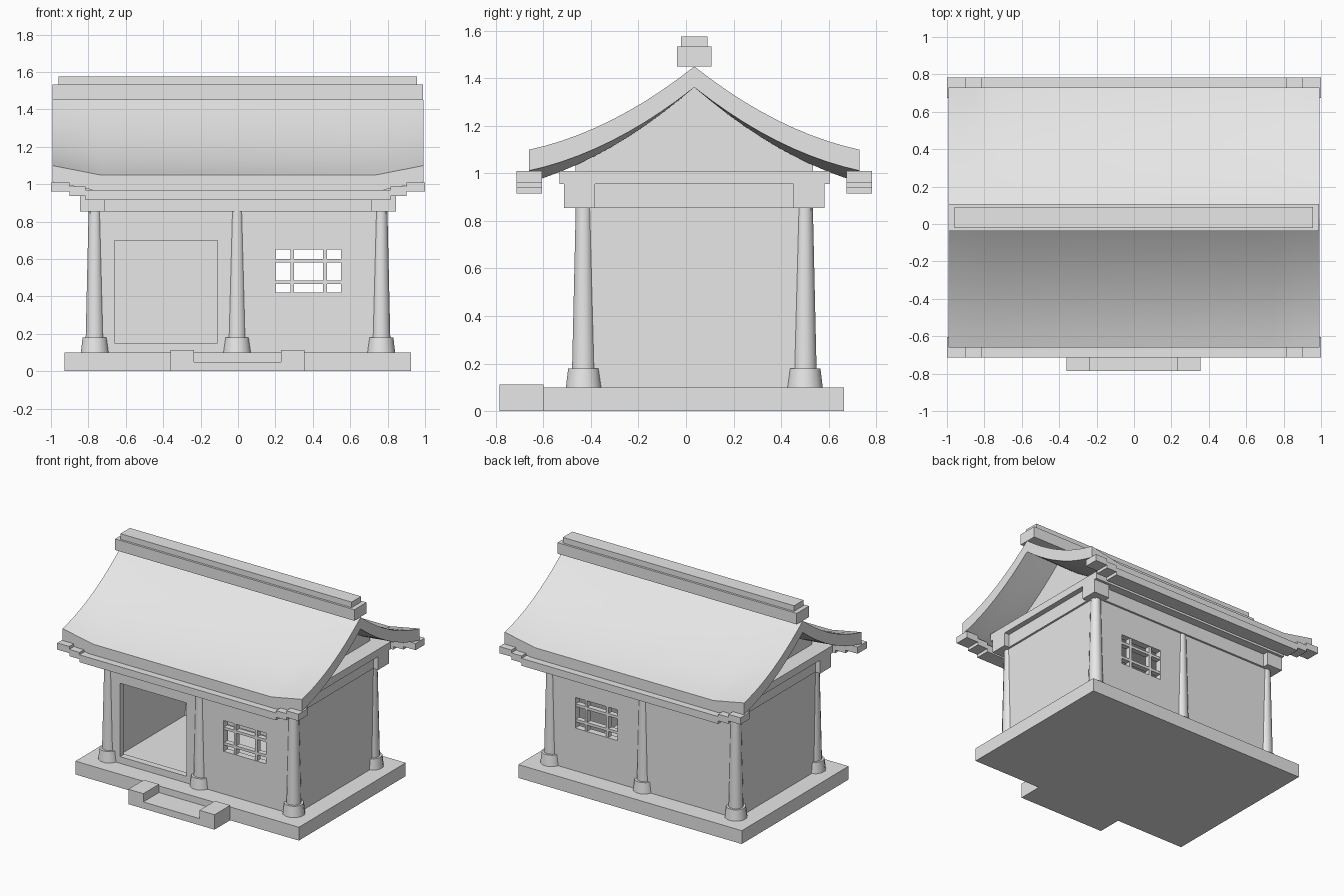
import bpy, bmesh, math
from mathutils import Vector

if "Cube" in bpy.data.objects:
    bpy.data.objects.remove(bpy.data.objects["Cube"], do_unlink=True)

stone = bpy.data.materials.new("light_grey")
stone.use_nodes = True
GREY = (0.8, 0.8, 0.8, 1)
stone.diffuse_color = GREY
stone.node_tree.nodes["Principled BSDF"].inputs["Base Color"].default_value = GREY

MID = 0.035           # y of the ridge line
COL_X, COL_Y = 0.765, 0.465
HALF = 0.695          # ridge to eave


def finish(name, bm, smooth=False):
    bmesh.ops.recalc_face_normals(bm, faces=bm.faces)
    mesh = bpy.data.meshes.new(name)
    bm.to_mesh(mesh)
    bm.free()
    mesh.materials.append(stone)
    obj = bpy.data.objects.new(name, mesh)
    bpy.context.collection.objects.link(obj)
    if smooth:
        bpy.ops.object.select_all(action="DESELECT")
        obj.select_set(True)
        bpy.context.view_layer.objects.active = obj
        bpy.ops.object.shade_smooth_by_angle(angle=math.radians(30))
    return obj


def add_box(bm, x, y, z):
    verts = bmesh.ops.create_cube(bm, size=1)["verts"]
    for v in verts:
        v.co = Vector([(a + b) / 2 + c * (b - a) for c, (a, b) in zip(v.co, (x, y, z))])


def boxes(name, *parts):
    bm = bmesh.new()
    for part in parts:
        add_box(bm, *part)
    return finish(name, bm)


def loft(name, rings, smooth=False):
    """Joins equal closed rings of points and caps both ends."""
    bm = bmesh.new()
    loops = [[bm.verts.new(p) for p in ring] for ring in rings]
    n = len(loops[0])
    for a, b in zip(loops, loops[1:]):
        for i in range(n):
            j = (i + 1) % n
            bm.faces.new((a[i], a[j], b[j], b[i]))
    bm.faces.new(loops[0])
    bm.faces.new(loops[-1])
    return finish(name, bm, smooth)


def cut(target, name, *part):
    cutter = boxes(name, part)
    cutter.hide_render = True
    mod = target.modifiers.new("cut", "BOOLEAN")
    mod.operation, mod.solver, mod.object = "DIFFERENCE", "EXACT", cutter
    bpy.context.view_layer.objects.active = target
    bpy.ops.object.modifier_apply(modifier=mod.name)
    bpy.data.objects.remove(cutter, do_unlink=True)


# Platform and entrance step with two cheek blocks
boxes("platform", ((-0.928, 0.925), (-0.6, 0.665), (0, 0.1)))
boxes("entrance_step", ((-0.235, 0.23), (-0.785, -0.6), (0, 0.05)))
boxes("step_cheeks", ((-0.36, -0.235), (-0.785, -0.6), (0, 0.112)),
      ((0.23, 0.355), (-0.785, -0.6), (0, 0.112)))

# Hollow walls with a doorway and windows on both long sides
T = 0.025
wx, wy = COL_X, COL_Y
walls = boxes("walls", ((-wx - T, wx + T), (MID - wy - T, MID + wy + T), (0.1, 0.955)))
cut(walls, "room_cutter", (-wx + T, wx - T), (MID - wy + T, MID + wy - T), (0.05, 1.0))
cut(walls, "door_cutter", (-0.66, -0.11), (-0.6, -0.3), (0.15, 0.7))
cut(walls, "window_cutter", (0.2, 0.55), (-0.7, 0.8), (0.42, 0.65))

# Window lattices
for side, label in ((-1, "front"), (1, "back")):
    y = MID + side * wy
    depth = (y - 0.02, y + 0.02)
    bars = [((x - 0.01, x + 0.01), depth, (0.42, 0.65)) for x in (0.29, 0.465)]
    bars += [((0.2, 0.55), depth, (z - 0.01, z + 0.01)) for z in (0.475, 0.59)]
    boxes(label + "_window_lattice", *bars)


# Tapered columns on flared footings
def ring(x, y, z, r, sides=12):
    turn = math.tau / sides
    return [(x + r * math.cos((i + 0.5) * turn), y + r * math.sin((i + 0.5) * turn), z)
            for i in range(sides)]


for side, label in ((-1, "front"), (1, "back")):
    y = MID + side * wy
    for x, place in ((-COL_X, "right"), (-0.005, "middle"), (COL_X, "left")):
        name = label + "_" + place
        loft(name + "_footing", [ring(x, y, 0.1, 0.078), ring(x, y, 0.18, 0.068)], True)
        loft(name + "_column", [ring(x, y, 0.18, 0.051), ring(x, y, 0.9, 0.034)], True)

# Capitals, ring beam and ceiling plate
caps = []
for sx in (-1, 1):
    for sy in (-1, 1):
        cx, cy = sx * 0.78, MID + sy * 0.483
        caps.append(((cx - 0.065, cx + 0.065), (cy - 0.065, cy + 0.065), (0.855, 0.955)))
boxes("capitals", *caps)
beams = []
for s in (-1, 1):
    y, x = MID + s * wy, s * wx
    beams.append(((-0.76, 0.76), (y - 0.04, y + 0.04), (0.855, 0.955)))
    beams.append(((x - 0.04, x + 0.04), (MID - 0.46, MID + 0.46), (0.855, 0.955)))
boxes("ring_beams", *beams)
boxes("ceiling_plate", ((-0.845, 0.845), (MID - 0.568, MID + 0.568), (0.955, 1.01)))

# Eave beams that step up towards their ends
for side, label in ((-1, "front"), (1, "back")):
    y0, y1 = sorted((MID + side * 0.64, MID + side * 0.748))
    parts = [((-0.815, 0.815), (y0, y1), (0.915, 0.97))]
    for s in (-1, 1):
        for a, b, z in ((0.815, 0.9, 0.938), (0.9, 1.0, 0.96)):
            parts.append((tuple(sorted((s * a, s * b))), (y0, y1), (z, z + 0.05)))
    boxes(label + "_eave_beam", *parts)


# Sagging roof slab with lifted corners
def roof_z(t, x):
    drop = 0.05 * t * (1 - max(0, (abs(x) - 0.74) / 0.255))
    return 1.45 - 0.35 * t - 0.2 * t * (1 - t) - drop


STEPS = 10
SPAN = [i / STEPS for i in range(-STEPS, STEPS + 1)]


def roof_ring(x):
    top = [(x, MID + s * HALF, roof_z(abs(s), x)) for s in SPAN]
    return top + [(px, py, pz - 0.088) for px, py, pz in reversed(top)]


loft("roof", [roof_ring(x) for x in (-0.993, -0.865, -0.74, 0.74, 0.865, 0.993)], True)


# Gable infill that follows the underside of the roof
def gable_ring(x):
    under = [(x, MID + s * 0.5, roof_z(abs(s) * 0.5 / HALF, 0) - 0.08) for s in SPAN]
    return under + [(x, MID + 0.5, 1.0), (x, MID - 0.5, 1.0)]


loft("gable_infill", [gable_ring(-0.72), gable_ring(0.72)])

# Two-tier ridge
boxes("ridge_base", ((-0.993, 0.99), (MID - 0.072, MID + 0.072), (1.45, 1.533)))
boxes("ridge_cap", ((-0.96, 0.957), (MID - 0.056, MID + 0.056), (1.533, 1.575)))
